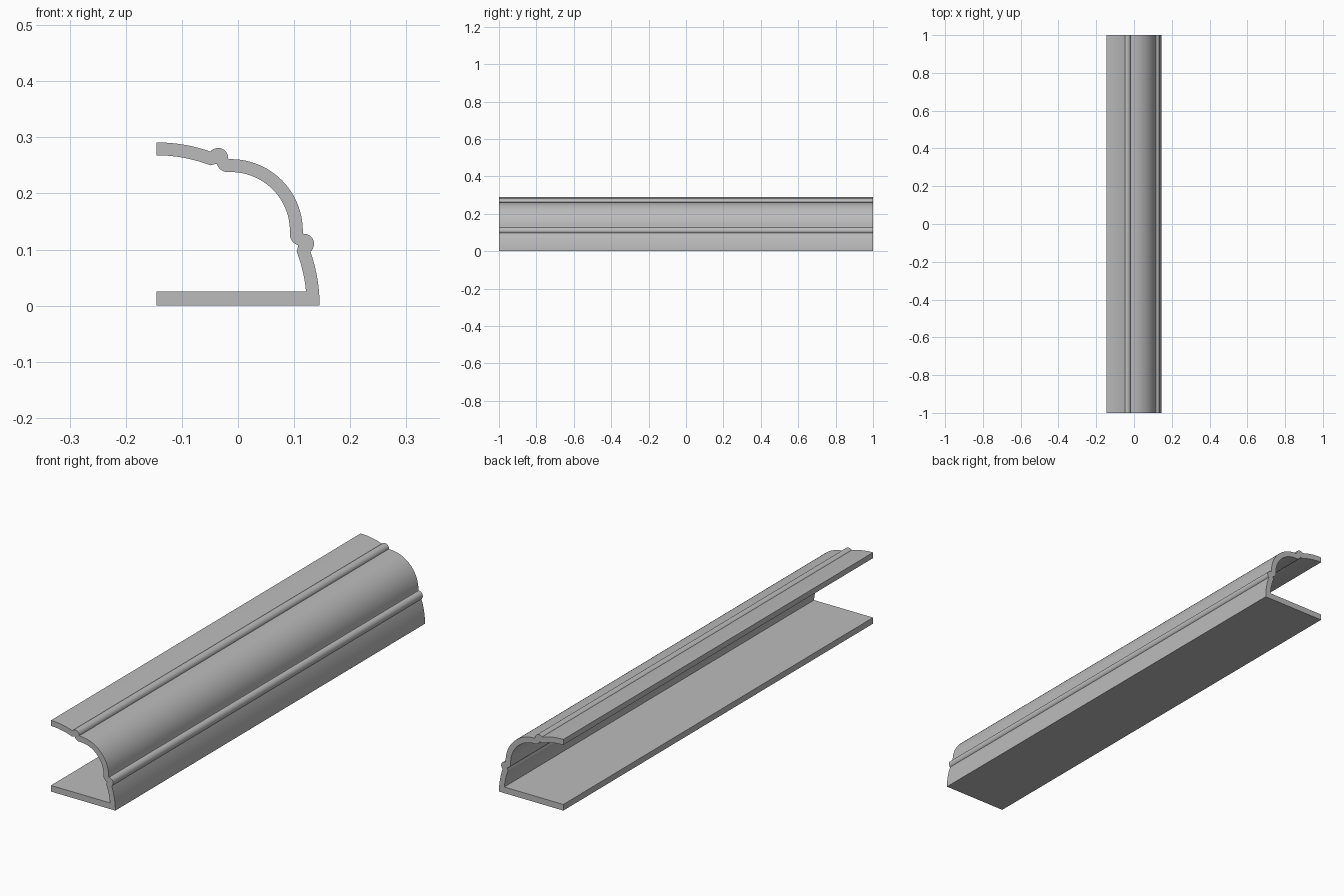
import bpy, bmesh
from math import sin, cos, radians

if "Cube" in bpy.data.objects:
    bpy.data.objects.remove(bpy.data.objects["Cube"])

LENGTH = 2.0
RADIUS = 0.291      # outer quarter round
INNER = 0.268       # inner face of the wall
FLOOR = 0.025       # thickness of the bottom flange
HALF_WIDTH = RADIUS / 2


def arc(cx, cz, r, start, end, steps):
    angles = [radians(start + (end - start) * i / steps) for i in range(steps + 1)]
    return [(cx + r * cos(a), cz + r * sin(a)) for a in angles]


def mirrored(half):
    """Complete a half outline by swapping axes across the diagonal."""
    return half + [(z, x) for x, z in reversed(half[:-1])]


# Outer face: shallow cove, bead, then main round up to the diagonal
outer = mirrored(arc(0, 0, RADIUS, 90, 70.6, 8)
                 + arc(0.110, 0.263, 0.018, 135, -3, 14)
                 + arc(0.133, 0.133, 0.128, 91, 45, 16))

# Inner face: shallow cove, rounded lip, then main hollow
inner = mirrored(arc(0, 0, INNER, 90, 69, 8)
                 + arc(0.127, 0.258, 0.020, 195, 265, 8)
                 + arc(0.133, 0.133, 0.105, 92, 45, 16))
inner = [p for p in inner if p[1] > FLOOR + 0.002]

# Closed section including the flat bottom flange
corner_x = (INNER ** 2 - FLOOR ** 2) ** 0.5
section = outer + [(0, 0), (0, FLOOR), (corner_x, FLOOR)] + inner[::-1]

# Extrude the section along the length
bm = bmesh.new()
cap = bm.faces.new([bm.verts.new((x - HALF_WIDTH, -LENGTH / 2, z)) for x, z in section])
extruded = bmesh.ops.extrude_face_region(bm, geom=[cap], use_keep_orig=True)
moved = [v for v in extruded["geom"] if isinstance(v, bmesh.types.BMVert)]
bmesh.ops.translate(bm, verts=moved, vec=(0, LENGTH, 0))
bmesh.ops.recalc_face_normals(bm, faces=bm.faces)
mesh = bpy.data.meshes.new("moulding")
bm.to_mesh(mesh)
bm.free()

moulding = bpy.data.objects.new("moulding", mesh)
bpy.context.collection.objects.link(moulding)

# Plain grey finish
grey = bpy.data.materials.new("plain grey")
grey.use_nodes = True
colour = (0.5, 0.5, 0.5, 1)
grey.diffuse_color = colour
grey.node_tree.nodes["Principled BSDF"].inputs["Base Color"].default_value = colour
mesh.materials.append(grey)

# Smooth curves, crisp corners
bpy.ops.object.select_all(action='DESELECT')
moulding.select_set(True)
bpy.context.view_layer.objects.active = moulding
bpy.ops.object.shade_smooth_by_angle(angle=radians(30))
